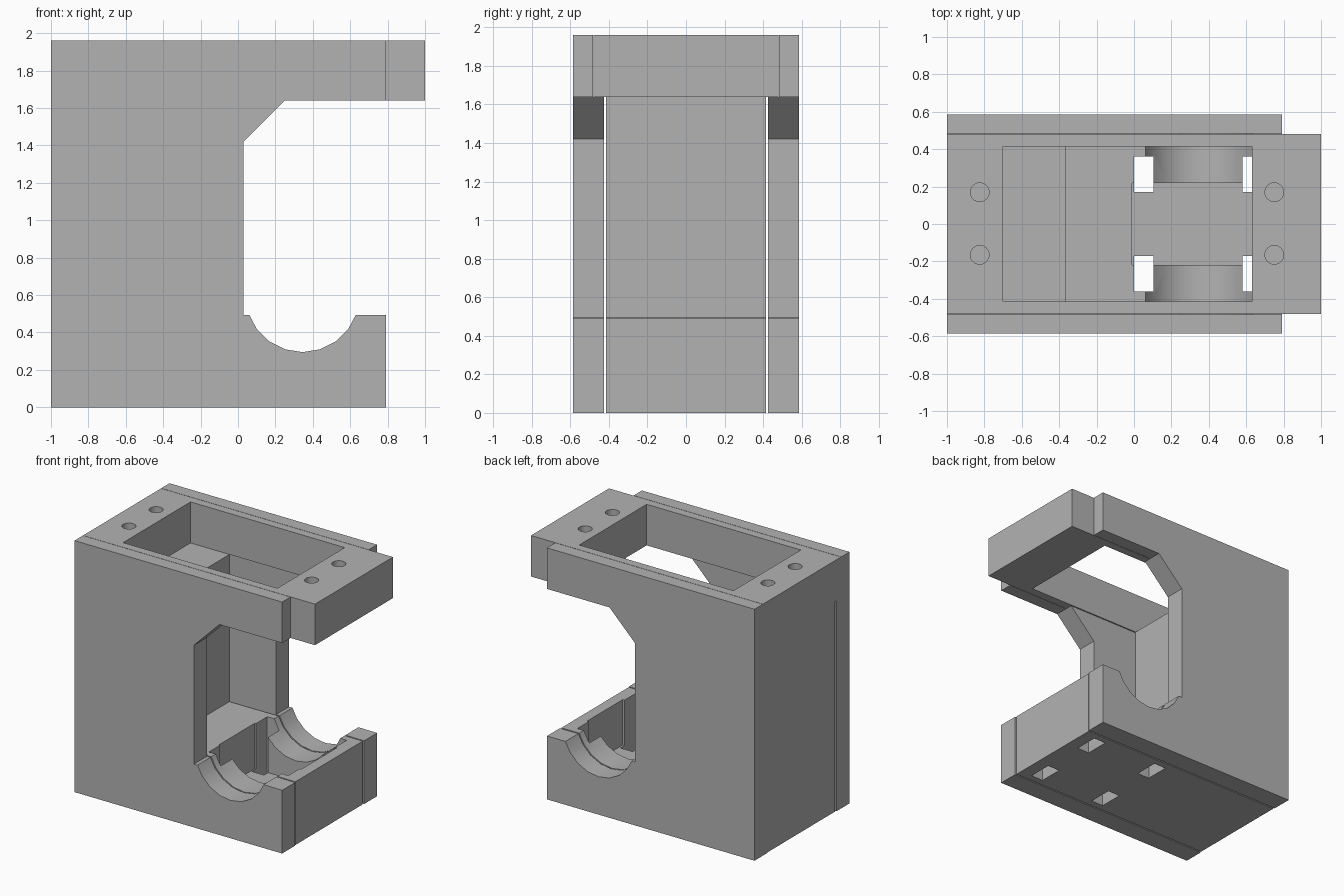
import bpy
import bmesh
from math import sin, cos, radians
from mathutils import Matrix, Vector

cube = bpy.data.objects.get("Cube")
if cube:
    bpy.data.objects.remove(cube, do_unlink=True)

GREY = (0.45, 0.45, 0.45, 1.0)
grey = bpy.data.materials.new("plain grey")
grey.use_nodes = True
grey.diffuse_color = GREY
grey.node_tree.nodes["Principled BSDF"].inputs["Base Color"].default_value = GREY


def finish(name, bm):
    bmesh.ops.recalc_face_normals(bm, faces=bm.faces)
    mesh = bpy.data.meshes.new(name)
    bm.to_mesh(mesh)
    bm.free()
    mesh.materials.append(grey)
    obj = bpy.data.objects.new(name, mesh)
    bpy.context.collection.objects.link(obj)
    return obj


def prism(name, outline, low, high, axis="Y"):
    """Extrude an XZ outline along y, or an XY outline along z."""
    bm = bmesh.new()
    place = (lambda a, b: (a, low, b)) if axis == "Y" else (lambda a, b: (a, b, low))
    face = bm.faces.new([bm.verts.new(place(a, b)) for a, b in outline])
    moved = bmesh.ops.extrude_face_region(bm, geom=[face])["geom"]
    shift = Vector((0, high - low, 0)) if axis == "Y" else Vector((0, 0, high - low))
    bmesh.ops.translate(bm, vec=shift,
                        verts=[v for v in moved if isinstance(v, bmesh.types.BMVert)])
    return finish(name, bm)


def box(name, x0, x1, y0, y1, z0, z1):
    return prism(name, [(x0, z0), (x1, z0), (x1, z1), (x0, z1)], y0, y1)


def cylinder(name, x, y, z0, z1, radius):
    bm = bmesh.new()
    bmesh.ops.create_cone(bm, cap_ends=True, segments=32, radius1=radius, radius2=radius,
                          depth=z1 - z0, matrix=Matrix.Translation((x, y, (z0 + z1) / 2)))
    return finish(name, bm)


def select_only(obj):
    bpy.ops.object.select_all(action="DESELECT")
    obj.select_set(True)
    bpy.context.view_layer.objects.active = obj


def cut(obj, cutters):
    for cutter in cutters:
        select_only(obj)
        mod = obj.modifiers.new("cut", "BOOLEAN")
        mod.operation = "DIFFERENCE"
        mod.solver = "EXACT"
        mod.object = cutter
        bpy.ops.object.modifier_apply(modifier=mod.name)
        bpy.data.objects.remove(cutter, do_unlink=True)


def smooth(obj):
    select_only(obj)
    bpy.ops.object.shade_smooth_by_angle(angle=radians(30))


# Shared heights and the round saddle, listed from its +x end to its -x end
TOP, DECK, LEDGE, END = 1.96, 1.64, 0.493, 0.79
MID, AXLE_Z, RADIUS = 0.345, 0.598, 0.303
saddle = [(MID + RADIUS * sin(radians(a)), AXLE_Z - RADIUS * cos(radians(a)))
          for a in (70, 54, 36, 18, 0, -18, -36, -54, -70)]

# Side plates, with a rebate on the inside for the top frame
side_outline = ([(-1, 0), (END, 0), (END, LEDGE)] + saddle
                + [(0.03, LEDGE), (0.03, 1.42), (0.25, DECK), (END, DECK),
                   (END, TOP), (-1, TOP)])
for name, side in (("left_hand_plate", 1), ("right_hand_plate", -1)):
    low, high = sorted((side * 0.425, side * 0.585))
    plate = prism(name.replace("left_hand", "back").replace("right_hand", "front"),
                  side_outline, low, high)
    cut(plate, [box("rebate", -1.1, 1.1, -0.483, 0.483, DECK, 2.1)])
    smooth(plate)

# Central body: rear column and base carrying the saddle
body = prism("central_body",
             [(-0.995, 0), (0.785, 0), (0.785, LEDGE)] + saddle
             + [(-0.365, LEDGE), (-0.365, DECK), (-0.995, DECK)], -0.415, 0.415)
cutters = [box("pocket", -0.01, 0.70, -0.22, 0.22, 0.14, 0.8)]
for x0 in (0.0, 0.58):
    for y0 in (-0.36, 0.17):
        cutters.append(box("slot", x0, x0 + 0.105, y0, y0 + 0.19, -0.1, 0.8))
cut(body, cutters)
smooth(body)

# Top frame with a large window and four blind screw holes
frame = box("top_frame", -1, 1, -0.48, 0.48, DECK, TOP)
cutters = [box("window", -0.70, 0.63, -0.415, 0.415, 1.5, 2.1)]
for x in (-0.825, 0.75):
    for y in (-0.165, 0.17):
        cutters.append(cylinder("screw_hole", x, y, 1.76, 2.1, 0.05))
cut(frame, cutters)
smooth(frame)
